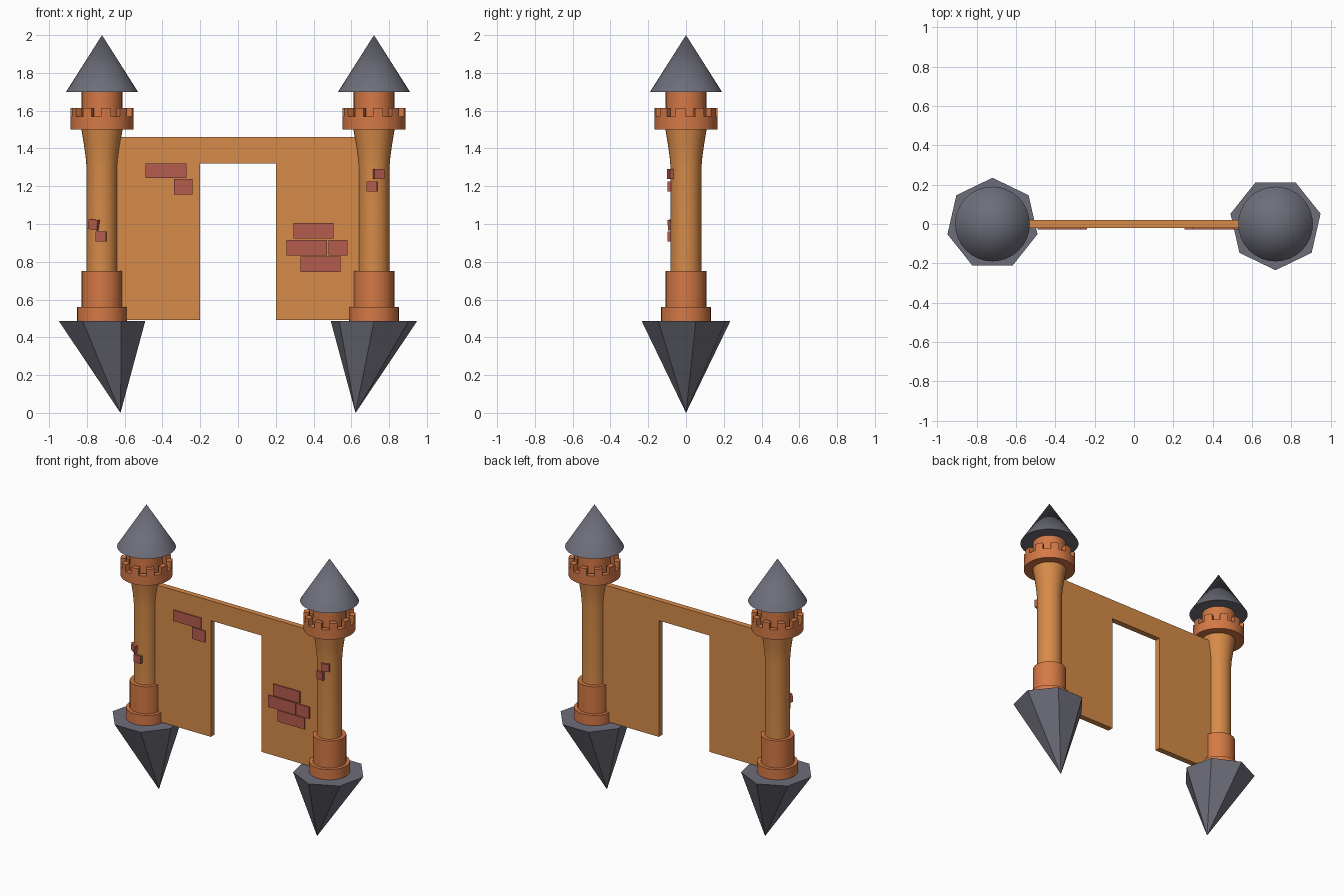
import bpy, bmesh, math
from mathutils import Vector, Matrix

if "Cube" in bpy.data.objects:
    bpy.data.objects.remove(bpy.data.objects["Cube"])


def material(name, rgb):
    m = bpy.data.materials.new(name)
    m.diffuse_color = (*rgb, 1)
    m.use_nodes = True
    m.node_tree.nodes["Principled BSDF"].inputs["Base Color"].default_value = m.diffuse_color
    return m


TAN = material("tan stone", (0.68, 0.26, 0.066))
ORANGE = material("orange stone", (0.66, 0.19, 0.06))
GREY = material("slate grey", (0.155, 0.155, 0.195))
BRICK = material("red brick", (0.46, 0.105, 0.075))


def finish(name, bm, mat, smooth=False):
    bmesh.ops.recalc_face_normals(bm, faces=bm.faces[:])
    me = bpy.data.meshes.new(name)
    bm.to_mesh(me)
    bm.free()
    me.materials.append(mat)
    ob = bpy.data.objects.new(name, me)
    bpy.context.collection.objects.link(ob)
    if smooth:
        bpy.ops.object.select_all(action='DESELECT')
        ob.select_set(True)
        bpy.context.view_layer.objects.active = ob
        bpy.ops.object.shade_smooth_by_angle(angle=math.radians(35))
    return ob


def lathe(profile, cx, n=32, closed=False, turn=0.0):
    """Revolve (radius, z) points around a vertical axis at x = cx."""
    bm = bmesh.new()
    rings = [[bm.verts.new((cx + r * math.cos(turn + math.tau * i / n),
                            r * math.sin(turn + math.tau * i / n), z))
              for i in range(n)] for r, z in profile]
    pairs = list(zip(rings, rings[1:]))
    if closed:
        pairs.append((rings[-1], rings[0]))
    for a, b in pairs:
        for i in range(n):
            j = (i + 1) % n
            bm.faces.new((a[i], a[j], b[j], b[i]))
    if not closed:
        bm.faces.new(rings[0])
        bm.faces.new(rings[-1])
    return bm


def cone(cx, r, z, tip, n, turn):
    bm = bmesh.new()
    base = [bm.verts.new((cx + r * math.cos(turn + math.tau * i / n),
                          r * math.sin(turn + math.tau * i / n), z)) for i in range(n)]
    top = bm.verts.new(tip)
    bm.faces.new(base)
    for i in range(n):
        bm.faces.new((base[i], base[(i + 1) % n], top))
    return bm


def box(name, matrix, size, mat):
    bm = bmesh.new()
    bmesh.ops.create_cube(bm, size=1, matrix=matrix @ Matrix.Diagonal((*size, 1)))
    return finish(name, bm, mat)


def battlement(name, cx):
    # ring with a floor, then every other arc of its rim raised into merlons
    n, turn = 60, math.radians(-1)
    bm = lathe([(0.10, 1.50), (0.167, 1.50), (0.167, 1.568), (0.132, 1.568),
                (0.132, 1.55), (0.10, 1.55)], cx, n, True, turn)
    rim = []
    for f in bm.faces:
        c = f.calc_center_median()
        if c.z > 1.567:
            a = math.atan2(c.y, c.x - cx) - turn
            if int(a / math.tau * n + n) % 6 >= 3:
                rim.append(f)
    out = bmesh.ops.extrude_face_region(bm, geom=rim)
    bmesh.ops.delete(bm, geom=rim, context='FACES_ONLY')
    for v in out['geom']:
        if isinstance(v, bmesh.types.BMVert):
            v.co.z = 1.615
    finish(name, bm, ORANGE, True)


# the two towers
for side, label in ((-1, "left"), (1, "right")):
    cx = 0.72 * side
    finish(f"{label}_ground_spike",
           cone(cx, 0.235, 0.487, (0.622 * side, 0, 0), 7, -side * math.pi / 2), GREY)
    finish(f"{label}_tower_base",
           lathe([(0.132, 0.485), (0.132, 0.56), (0.108, 0.56), (0.108, 0.752)], cx), ORANGE, True)
    finish(f"{label}_tower_shaft",
           lathe([(0.082, 0.74), (0.082, 1.30), (0.087, 1.36), (0.097, 1.43), (0.11, 1.505)], cx),
           TAN, True)
    battlement(f"{label}_battlement", cx)
    finish(f"{label}_turret", lathe([(0.108, 1.51), (0.108, 1.705)], cx), ORANGE, True)
    finish(f"{label}_roof", cone(cx, 0.19, 1.70, (cx, 0, 2.0), 32, 0), GREY, True)

# curtain wall with an open gateway
bm = bmesh.new()
outline = [(-0.70, 0.493), (-0.20, 0.493), (-0.20, 1.32), (0.20, 1.32),
           (0.20, 0.493), (0.70, 0.493), (0.70, 1.46), (-0.70, 1.46)]
face = bm.faces.new([bm.verts.new((x, -0.02, z)) for x, z in outline])
out = bmesh.ops.extrude_face_region(bm, geom=[face])
bmesh.ops.translate(bm, vec=(0, 0.04, 0),
                    verts=[v for v in out['geom'] if isinstance(v, bmesh.types.BMVert)])
finish("gate_wall", bm, TAN)

# bricks on the wall: x0, x1, z0, z1
for x0, x1, z0, z1 in ((-0.49, -0.272, 1.243, 1.32), (-0.34, -0.24, 1.155, 1.237),
                       (0.295, 0.505, 0.922, 1.005), (0.257, 0.472, 0.832, 0.915),
                       (0.478, 0.58, 0.832, 0.915), (0.332, 0.542, 0.747, 0.828)):
    box("wall_brick", Matrix.Translation(((x0 + x1) / 2, -0.024, (z0 + z1) / 2)),
        (x1 - x0, 0.009, z1 - z0), BRICK)

# bricks on the towers: tower x, sideways offset, z, tilt
for cx, dx, z, tilt in ((-0.72, -0.045, 0.997, 8), (-0.72, -0.006, 0.934, 0),
                        (0.72, 0.026, 1.264, 0), (0.72, -0.011, 1.199, 0)):
    a = math.asin(dx / 0.088)
    m = (Matrix.Translation((cx, 0, z)) @ Matrix.Rotation(a, 4, 'Z')
         @ Matrix.Translation((0, -0.085, 0)) @ Matrix.Rotation(math.radians(tilt), 4, 'Y'))
    box("tower_brick", m, (0.056, 0.022, 0.054), BRICK)
